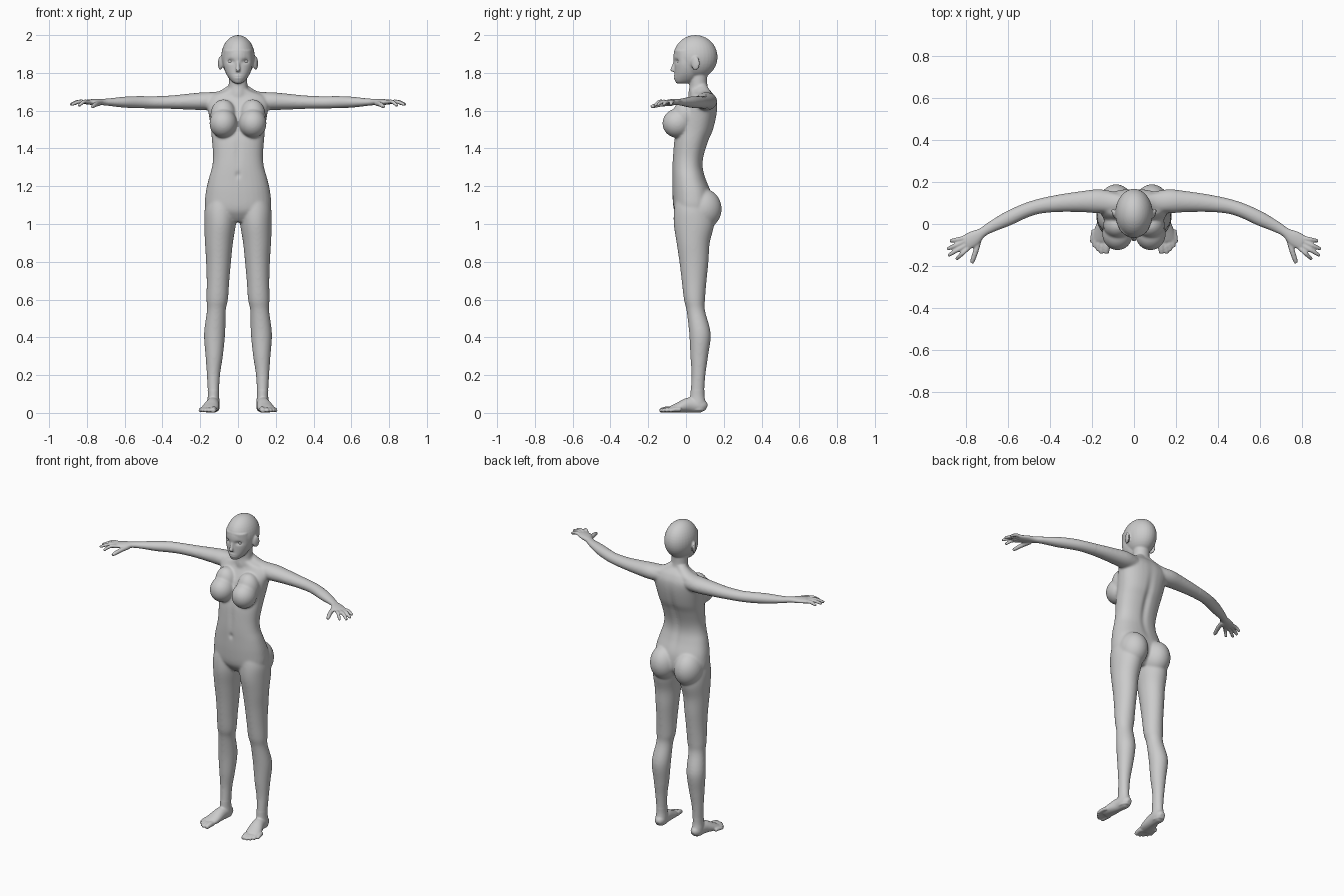
import bpy, bmesh, math
from mathutils import Vector, Matrix

SIDES = 32
bm = bmesh.new()


def catmull(rows, steps=5):
    """Smoothly interpolate rows of numbers."""
    out, n = [], len(rows)
    for i in range(n - 1):
        p = [rows[max(i - 1, 0)], rows[i], rows[i + 1], rows[min(i + 2, n - 1)]]
        for s in range(steps):
            t = s / steps
            out.append([0.5 * (2 * b + (c - a) * t + (2 * a - 5 * b + 4 * c - d) * t * t
                               + (3 * b - a - 3 * c + d) * t ** 3) for a, b, c, d in zip(*p)])
    return out + [list(rows[-1])]


def tube(rows, side=1, upright=False, power=2.0, steps=5):
    """Closed loft through rows of (x, y, z, half width, half depth)."""
    rows = catmull(rows, steps)
    pts = [Vector((r[0] * side, r[1], r[2])) for r in rows]
    rings = []
    for i, (c, r) in enumerate(zip(pts, rows)):
        u, v = Vector((1, 0, 0)), Vector((0, 1, 0))
        if not upright:
            t = (pts[min(i + 1, len(pts) - 1)] - pts[max(i - 1, 0)]).normalized()
            u = Vector((0, 0, 1)).cross(t).normalized()
            v = t.cross(u)
        ring = []
        for k in range(SIDES):
            a = 2 * math.pi * k / SIDES
            ca, sa = math.cos(a), math.sin(a)
            e = 2 / power
            ring.append(bm.verts.new(c + u * r[3] * math.copysign(abs(ca) ** e, ca)
                                     + v * r[4] * math.copysign(abs(sa) ** e, sa)))
        rings.append(ring)
    for a, b in zip(rings, rings[1:]):
        for k in range(SIDES):
            j = (k + 1) % SIDES
            bm.faces.new((a[k], a[j], b[j], b[k]))
    bm.faces.new(rings[0][::-1])
    bm.faces.new(rings[-1])


def stack(rows, power=2.0):
    """Centred upright loft from rows of (z, half width, front y, back y)."""
    tube([(0, (f + b) / 2, z, w, (b - f) / 2) for z, w, f, b in rows], 1, True, power)


def ball(c, r, side=1, tilt=0):
    m = (Matrix.Translation((c[0] * side, c[1], c[2])) @ Matrix.Rotation(tilt * side, 4, 'Z')
         @ Matrix.Diagonal((*r, 1)))
    bmesh.ops.create_uvsphere(bm, u_segments=32, v_segments=20, radius=1, matrix=m)


def digit(base, mid, tip, r, side):
    end = [t + (t - m) * 0.08 for t, m in zip(tip, mid)]
    tube([(*base, r, r), (*mid, r, r), (*tip, r * 0.8, r * 0.75), (*end, r * 0.3, r * 0.3)], side)


# Torso
stack([(1.72, .045, .02, .115), (1.70, .085, .02, .135), (1.68, .14, .02, .15),
       (1.64, .165, .0, .165), (1.58, .155, -.03, .163), (1.50, .143, -.05, .145),
       (1.44, .138, -.063, .12), (1.36, .132, -.07, .095), (1.30, .138, -.073, .09),
       (1.24, .155, -.073, .105), (1.16, .172, -.072, .135), (1.08, .172, -.065, .14),
       (1.04, .12, -.045, .12), (1.01, .05, -.02, .09)], 2.3)
# Neck, skull and face
stack([(1.62, .07, .02, .15), (1.68, .058, .012, .132), (1.73, .050, .018, .115),
       (1.78, .049, .018, .113), (1.85, .05, .02, .12)])
ball((0, .05, 1.884), (.089, .117, .116))
stack([(1.92, .075, -.062, .08), (1.88, .078, -.060, .08), (1.84, .077, -.060, .08),
       (1.80, .065, -.060, .075), (1.77, .047, -.060, .06), (1.75, .028, -.055, .03),
       (1.743, .012, -.045, .01)], 2.2)
tube([(0, -.052, 1.875, .008, .010), (0, -.064, 1.84, .009, .010),
      (0, -.073, 1.815, .012, .010), (0, -.066, 1.806, .008, .006)], 1, True)

for s in (1, -1):
    # Ear
    ball((.094, .05, 1.85), (.010, .024, .036), s, -.35)
    # Chest and seat volumes
    ball((.078, -.046, 1.533), (.073, .079, .077), s)
    ball((.078, -.005, 1.575), (.068, .065, .085), s)
    ball((.085, .088, 1.08), (.086, .101, .108), s)
    # Shoulder slope
    tube([(.02, .085, 1.72, .03, .03), (.09, .10, 1.675, .045, .03),
          (.17, .107, 1.662, .05, .036)], s)
    # Leg
    tube([(.085, .035, 1.15, .07, .085), (.092, .035, 1.08, .084, .098),
          (.095, .042, 1.0, .084, .107), (.101, .038, .9, .074, .088),
          (.103, .042, .8, .066, .077), (.106, .043, .7, .060, .066),
          (.110, .045, .6, .057, .056), (.115, .052, .54, .050, .049),
          (.124, .074, .42, .056, .057), (.126, .070, .3, .046, .047),
          (.130, .066, .2, .035, .037), (.130, .060, .1, .030, .037),
          (.130, .062, .05, .033, .043), (.130, .064, .012, .030, .040)], s, True)
    # Foot and toes
    tube([(.126, .108, .026, .015, .015), (.128, .085, .036, .031, .035),
          (.134, .02, .042, .036, .040), (.146, -.04, .028, .045, .027),
          (.156, -.08, .018, .043, .017)], s)
    for x0, x1, y1, r in ((.126, .132, -.137, .016), (.146, .156, -.137, .012),
                          (.162, .173, -.125, .012), (.177, .188, -.108, .012),
                          (.19, .201, -.086, .011)):
        y0 = y1 + .06
        digit((x0, y0, .018), ((x0 + x1) / 2, (y0 + y1) / 2, .018), (x1, y1, .012), r, s)
    # Arm and palm
    tube([(.10, .105, 1.648, .05, .045), (.17, .108, 1.65, .057, .048),
          (.25, .106, 1.648, .050, .043), (.35, .099, 1.645, .042, .036),
          (.45, .084, 1.644, .035, .032), (.52, .062, 1.645, .034, .032),
          (.60, .025, 1.645, .034, .029), (.68, -.015, 1.645, .026, .020),
          (.72, -.04, 1.646, .023, .017), (.76, -.067, 1.646, .036, .016),
          (.80, -.09, 1.645, .037, .013)], s)
    # Fingers and thumb
    for bx, by, tx, ty, tz in ((.788, -.115, .842, -.165, 1.627), (.796, -.098, .88, -.148, 1.632),
                               (.804, -.082, .885, -.118, 1.634), (.805, -.067, .872, -.08, 1.634)):
        digit((bx, by, 1.645), ((bx + tx) / 2, (by + ty) / 2, 1.648), (tx, ty, tz), .0105, s)
    digit((.735, -.07, 1.638), (.752, -.13, 1.634), (.769, -.18, 1.622), .013, s)

# Fuse everything into one skin
bmesh.ops.recalc_face_normals(bm, faces=bm.faces)
raw = bpy.data.meshes.new("body_parts")
bm.to_mesh(raw)
bm.free()
parts = bpy.data.objects.new("body_parts", raw)
bpy.context.collection.objects.link(parts)
fuse = parts.modifiers.new("fuse", 'REMESH')
fuse.mode = 'VOXEL'
fuse.voxel_size = .0048
relax = parts.modifiers.new("relax", 'SMOOTH')
relax.factor, relax.iterations = .5, 5
skin = bpy.data.meshes.new_from_object(parts.evaluated_get(bpy.context.evaluated_depsgraph_get()))
bpy.data.objects.remove(parts)
body = bpy.data.objects.new("body", skin)
bpy.context.collection.objects.link(body)

# Soft sculpting strokes: centre, radius, push along y
strokes = [((.04, -.055, 1.862), (.019, .03, .011), .009), ((-.04, -.055, 1.862), (.019, .03, .011), .009),
           ((0, -.062, 1.778), (.020, .03, .011), -.006), ((0, -.065, 1.778), (.018, .03, .003), .005),
           ((0, -.073, 1.26), (.008, .03, .013), .014), ((0, .12, 1.42), (.018, .07, .18), -.012),
           ((0, -.07, 1.38), (.014, .03, .09), .005)]
soft = body.vertex_groups.new(name="soft")
soft_ids = []
for v in skin.vertices:
    for c, r, d in strokes:
        q = sum(((a - b) / k) ** 2 for a, b, k in zip(v.co, c, r))
        if q < 8:
            v.co.y += d * math.exp(-q)
    v.co.z = max(v.co.z, 0)
    if abs(v.co.x) < .4 and .12 < v.co.z < 1.74:
        soft_ids.append(v.index)
soft.add(soft_ids, 1.0, 'REPLACE')
blend = body.modifiers.new("blend", 'SMOOTH')
blend.factor, blend.iterations, blend.vertex_group = .5, 22, "soft"
skin.shade_smooth()

# Eyes
for s, label in ((1, "left"), (-1, "right")):
    eb = bmesh.new()
    bmesh.ops.create_uvsphere(eb, u_segments=24, v_segments=16, radius=.014,
                              matrix=Matrix.Translation((.04 * s, -.033, 1.861)))
    em = bpy.data.meshes.new(label + "_eye")
    eb.to_mesh(em)
    eb.free()
    em.shade_smooth()
    bpy.context.collection.objects.link(bpy.data.objects.new(label + "_eye", em))
